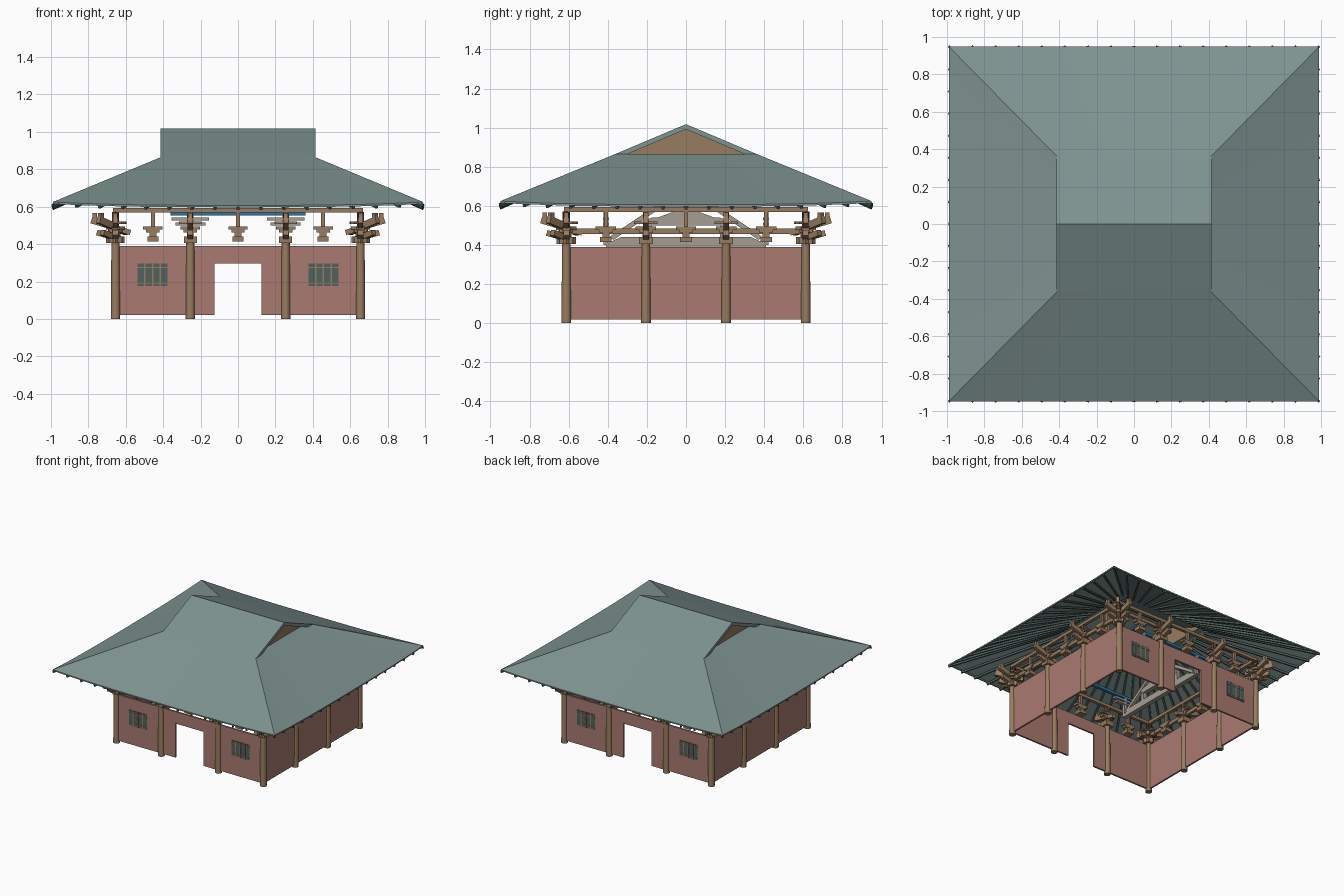
import bpy, bmesh, math
from mathutils import Matrix, Vector

if "Cube" in bpy.data.objects:
    bpy.data.objects.remove(bpy.data.objects["Cube"])


def material(name, r, g, b):
    m = bpy.data.materials.new(name)
    lin = [((c / 255 + 0.055) / 1.055) ** 2.4 for c in (r, g, b)]
    m.diffuse_color = (*lin, 1)
    m.use_nodes = True
    m.node_tree.nodes["Principled BSDF"].inputs["Base Color"].default_value = m.diffuse_color
    return m


ROOF = material("roof_teal", 126, 147, 144)
RAFTER = material("dark_teal", 80, 98, 94)
WALL = material("wall_red", 170, 122, 113)
WOOD = material("wood", 153, 124, 96)
DARK = material("dark_wood", 92, 74, 60)
STONE = material("truss_grey", 165, 158, 146)
BLUE = material("purlin_blue", 45, 115, 160)


def finish(name, bm, mat):
    bmesh.ops.recalc_face_normals(bm, faces=bm.faces[:])
    me = bpy.data.meshes.new(name)
    bm.to_mesh(me)
    bm.free()
    me.materials.append(mat)
    ob = bpy.data.objects.new(name, me)
    bpy.context.collection.objects.link(ob)
    return ob


def span(x0, x1, y0, y1, z0, z1):
    """Matrix turning a unit cube into an axis-aligned box."""
    c = ((x0 + x1) / 2, (y0 + y1) / 2, (z0 + z1) / 2)
    return Matrix.Translation(c) @ Matrix.Diagonal((x1 - x0, y1 - y0, z1 - z0, 1))


def beam(p, q, w, h):
    """Matrix turning a unit cube into a bar from p to q."""
    p, q = Vector(p), Vector(q)
    rot = (q - p).to_track_quat('Y', 'Z').to_matrix().to_4x4()
    return Matrix.Translation((p + q) / 2) @ rot @ Matrix.Diagonal((w, (q - p).length, h, 1))


def boxes(name, mat, mats):
    bm = bmesh.new()
    for m in mats:
        bmesh.ops.create_cube(bm, size=1, matrix=m)
    return finish(name, bm, mat)


def plate(name, mat, polys, x0, x1):
    """Extrude y-z outlines from x0 to x1."""
    bm = bmesh.new()
    for poly in polys:
        f = bm.faces.new([bm.verts.new((x0, y, z)) for y, z in poly])
        r = bmesh.ops.extrude_face_region(bm, geom=[f])
        bmesh.ops.translate(bm, vec=(x1 - x0, 0, 0),
                            verts=[v for v in r['geom'] if isinstance(v, bmesh.types.BMVert)])
    return finish(name, bm, mat)


CX, CY = 0.655, 0.612          # outer column lines
IX, IY = 0.255, 0.205          # inner column positions
EX, EY = 0.99, 0.948           # eave
GX, GY, GZ, RZ = 0.41, 0.36, 0.866, 1.018   # gable and ridge


def eave(t):
    return 0.607 + 0.018 * abs(t) ** 3


# roof skin: four eave slopes, then the two slopes up to the ridge
bm = bmesh.new()


def face(*pts):
    bm.faces.new([bm.verts.new(p) for p in pts])


N = 8
for s in (-1, 1):
    for i in range(-N, N):
        a, b = i / N, (i + 1) / N
        face((EX * a, s * EY, eave(a)), (EX * b, s * EY, eave(b)),
             (GX * b, s * GY, GZ), (GX * a, s * GY, GZ))
        face((s * EX, EY * a, eave(a)), (s * EX, EY * b, eave(b)),
             (s * GX, GY * b, GZ), (s * GX, GY * a, GZ))
    face((-GX, s * GY, GZ), (GX, s * GY, GZ), (GX, 0, RZ), (-GX, 0, RZ))
    # ledge in front of the recessed gable
    face((s * GX, -GY, GZ), (s * GX, GY, GZ), (s * 0.35, GY, GZ), (s * 0.35, -GY, GZ))
bmesh.ops.remove_doubles(bm, verts=bm.verts[:], dist=1e-5)
finish("roof", bm, ROOF)

# eave edge strip giving the roof its thickness
strip = []
for s in (-1, 1):
    for i in range(-N, N):
        a, b = i / N, (i + 1) / N
        strip += [beam((EX * a, s * (EY - .006), eave(a) - .005), (EX * b, s * (EY - .006), eave(b) - .005), .01, .01),
                  beam((s * (EX - .006), EY * a, eave(a) - .005), (s * (EX - .006), EY * b, eave(b) - .005), .01, .01)]
boxes("eave_edge", ROOF, strip)

# verge boards and recessed gable walls
for s, side in ((-1, "left"), (1, "right")):
    verge = [[(k * GY, GZ), (0, RZ), (0, RZ - 0.026), (k * (GY - .062), GZ)] for k in (-1, 1)]
    plate(f"verge_{side}", ROOF, verge, s * 0.40, s * 0.414)
    plate(f"gable_{side}", WOOD, [[(-GY + .005, GZ), (GY - .005, GZ), (0, RZ - .004)]], s * 0.355, s * 0.365)

# rafters fanning down to the eaves
rafters = []
for i in range(-N, N + 1):
    t = i / N
    for s in (-1, 1):
        rafters.append(beam((GX * t, s * GY, GZ - .018), (EX * t, s * (EY + .002), eave(t) - .018), .014, .014))
        if abs(i) < N:
            rafters.append(beam((s * GX, GY * t, GZ - .018), (s * EX, EY * t, eave(t) - .018), .014, .014))
boxes("rafters", RAFTER, rafters)

# columns around the perimeter
spots = [(x, y) for x in (-CX, -IX, IX, CX) for y in (-CY, -IY, IY, CY)
         if abs(x) == CX or abs(y) == CY]
bm = bmesh.new()
for x, y in spots:
    bmesh.ops.create_cone(bm, cap_ends=True, segments=20, radius1=.025, radius2=.022, depth=.405,
                          matrix=Matrix.Translation((x, y, .2025)))
cols = finish("columns", bm, WOOD)
bpy.context.view_layer.objects.active = cols
cols.select_set(True)
bpy.ops.object.shade_smooth_by_angle()

# walls with a doorway front and back
walls = []
for s in (-1, 1):
    y0, y1 = s * CY - .007, s * CY + .007
    walls += [span(-CX, -.125, y0, y1, .02, .39), span(.125, CX, y0, y1, .02, .39),
              span(-.125, .125, y0, y1, .295, .39),
              span(s * CX - .007, s * CX + .007, -CY, CY, .02, .39)]
boxes("walls", WALL, walls)

# lattice windows as thin plates on the outer wall face
panes, bars = [], []
for s in (-1, 1):
    for k in (-1, 1):
        c, y = k * .457, s * (CY + .007)
        panes.append(span(c - .08, c + .08, y - .004, y + .004, .175, .297))
        for dx in (-.042, 0, .042):
            bars.append(span(c + dx - .004, c + dx + .004, y - .007, y + .007, .175, .297))
        for z in (.192, .275):
            bars.append(span(c - .08, c + .08, y - .007, y + .007, z - .003, z + .003))
boxes("window_panes", RAFTER, panes)
boxes("window_lattice", WOOD, bars)

# ring beam under the eaves and lower side beams
ring = []
for s in (-1, 1):
    ring += [span(-CX - .01, CX + .01, s * CY - .012, s * CY + .012, .57, .594),
             span(s * CX - .012, s * CX + .012, -CY - .01, CY + .01, .57, .594),
             span(s * CX - .01, s * CX + .01, -CY, CY, .457, .485)]
boxes("ring_beams", WOOD, ring)

# bracket sets: local x runs along the wall, local y points outward
arms, posts = [], []


def bracket(x, y, angle, on_column):
    m = Matrix.Translation((x, y, 0)) @ Matrix.Rotation(angle, 4, 'Z')
    w = .035 if on_column else .03
    parts = [span(-w, w, -w, w, .405 if on_column else .415, .442),
             span(-.018, .018, -.018, .018, .442, .466),
             span(-.036, .036, -.02, .02, .463, .478),
             span(-.052, .052, -.02, .02, .478, .495)]
    if on_column:
        parts += [beam((0, -.03, .425), (0, .10, .462), .03, .03),
                  beam((0, -.08, .462), (0, .13, .525), .028, .028),
                  beam((0, .03, .51), (0, .125, .54), .024, .018),
                  span(-.06, .06, -.014, .014, .508, .52),
                  span(-.012, .012, .098, .122, .535, .566)]
        posts.append(m @ span(-.014, .014, -.014, .014, .49, .572))
    else:
        parts.append(span(-.01, .01, -.01, .01, .49, .572))
    arms.extend(m @ p for p in parts)


for s, turn in ((1, 0), (-1, math.pi)):
    for x in (-IX, IX):
        bracket(x, s * CY, turn, True)
    for x in (-.455, 0, .455):
        bracket(x, s * CY, turn, False)
    for y in (-IY, IY):
        bracket(s * CX, y, turn - math.pi / 2, True)
    for y in (-.41, 0, .41):
        bracket(s * CX, y, turn - math.pi / 2, False)
    for k in (-1, 1):          # corner sets reach out three ways
        out = math.atan2(k, s) - math.pi / 2
        for d in (-math.pi / 4, 0, math.pi / 4):
            bracket(s * CX, k * CY, out + d, True)
boxes("brackets", WOOD, arms)
boxes("bracket_posts", DARK, posts)

# roof trusses over the inner column lines
for s, side in ((-1, "left"), (1, "right")):
    x = s * IX
    outlines = [[(-.41, .39), (.41, .39), (.41, .405), (.33, .442), (-.33, .442), (-.41, .405)],
                [(-.2, .50), (.2, .50), (.2, .53), (.17, .542), (-.17, .542), (-.2, .53)],
                [(-.14, .542), (.14, .542), (.06, .572), (-.06, .572)]]
    plate(f"truss_beams_{side}", STONE, outlines, x - .018, x + .018)
    bits = []
    for k in (-1, 1):
        bits += [beam((x, k * .38, .435), (x, k * .12, .61), .024, .024),
                 span(x - .015, x + .015, k * .19 - .015, k * .19 + .015, .44, .50),
                 span(x - .08, x + .08, k * .41 - .015, k * .41 + .015, .50, .515),
                 span(x - .10, x + .10, k * .41 - .015, k * .41 + .015, .525, .542),
                 span(x - .012, x + .012, k * .41 - .012, k * .41 + .012, .40, .555)]
    boxes(f"truss_struts_{side}", STONE, bits)
    boxes(f"king_post_{side}", WOOD, [span(x - .014, x + .014, -.014, .014, .57, .99)])

# painted purlins and ridge beam
boxes("blue_purlins", BLUE, [span(-.36, .36, s * .41 - .012, s * .41 + .012, .552, .574) for s in (-1, 1)])
boxes("ridge_beam", WOOD, [span(-.35, .35, -.012, .012, .965, .99)])
